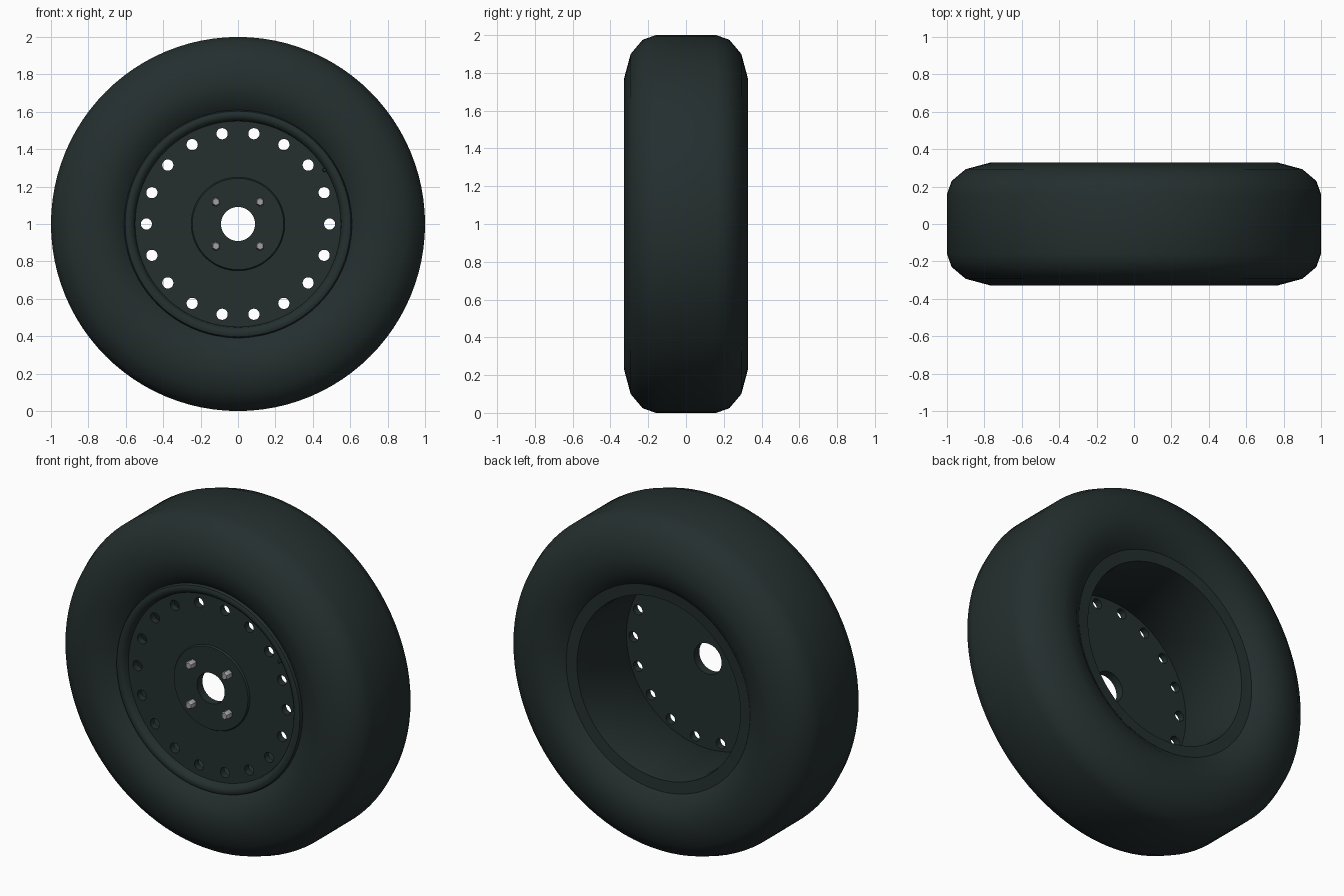
import bpy, bmesh, math
from mathutils import Matrix, Vector

if "Cube" in bpy.data.objects:
    bpy.data.objects.remove(bpy.data.objects["Cube"])

AXLE = Vector((0, 0, 1))


def material(name, colour, metallic=0.0, roughness=0.6):
    m = bpy.data.materials.new(name)
    m.use_nodes = True
    m.diffuse_color = (*colour, 1)
    shader = m.node_tree.nodes["Principled BSDF"]
    shader.inputs["Base Color"].default_value = (*colour, 1)
    shader.inputs["Roughness"].default_value = roughness
    return m


black = material("dark green black", (0.018, 0.028, 0.028))
steel = material("bolt grey", (0.36, 0.36, 0.36))


def add_object(name, bm, mat, angle=None):
    bmesh.ops.recalc_face_normals(bm, faces=bm.faces)
    mesh = bpy.data.meshes.new(name)
    bm.to_mesh(mesh)
    bm.free()
    mesh.materials.append(mat)
    ob = bpy.data.objects.new(name, mesh)
    bpy.context.collection.objects.link(ob)
    if angle:
        smooth(ob, angle)
    return ob


def smooth(ob, angle):
    bpy.ops.object.select_all(action='DESELECT')
    ob.select_set(True)
    bpy.context.view_layer.objects.active = ob
    bpy.ops.object.shade_smooth_by_angle(angle=math.radians(angle))


def lathe(name, profile, mat, angle, steps=96):
    """Spin a closed (radius, y) profile around the axle."""
    bm = bmesh.new()
    verts = [bm.verts.new((r, y, 1)) for r, y in profile]
    edges = [bm.edges.new((v, verts[i - 1])) for i, v in enumerate(verts)]
    bmesh.ops.spin(bm, geom=verts + edges, cent=AXLE, axis=(0, 1, 0),
                   angle=math.tau, steps=steps, use_merge=True)
    bmesh.ops.remove_doubles(bm, verts=bm.verts, dist=1e-5)
    return add_object(name, bm, mat, angle)


def cylinder(bm, radius, sides, x, z, y0, y1, top=1.0):
    """Cylinder along y; the front end (y0) can be tapered."""
    place = Matrix.Translation((x, (y0 + y1) / 2, z)) @ Matrix.Rotation(math.pi / 2, 4, 'X')
    bmesh.ops.create_cone(bm, cap_ends=True, segments=sides, radius1=radius,
                          radius2=radius * top, depth=abs(y1 - y0), matrix=place)


def ring(count, radius, start=0.0):
    for i in range(count):
        a = start + math.tau * i / count
        yield radius * math.cos(a), 1 + radius * math.sin(a)


# Tyre: symmetric section with a flat tread and a sunken bead
half = [(0.59, 0.25), (0.61, 0.265), (0.66, 0.305), (0.77, 0.328),
        (0.90, 0.293), (0.975, 0.23), (1.0, 0.16)]
lathe("tyre", half + [(r, -y) for r, y in reversed(half)], black, 60)

# Rim: rounded front lip, open barrel, flat back lip
lathe("rim", [(0.535, -0.22), (0.55, -0.245), (0.555, -0.268), (0.57, -0.282),
              (0.588, -0.286), (0.603, -0.28), (0.61, -0.262), (0.605, -0.24),
              (0.57, -0.2), (0.57, 0.2), (0.60, 0.24), (0.605, 0.262),
              (0.538, 0.257), (0.532, 0.2)], black, 40)

# Wheel disc with its raised hub face
disc = lathe("wheel_disc", [(0.06, -0.255), (0.244, -0.255), (0.25, -0.245), (0.552, -0.245),
                            (0.552, -0.205), (0.06, -0.205)], black, 30)

# Vent holes and centre bore cut through the disc
bm = bmesh.new()
for x, z in ring(18, 0.49):
    cylinder(bm, 0.03, 20, x, z, -0.4, 0)
cylinder(bm, 0.091, 40, 0, 1, -0.4, 0)
cutter = add_object("hole_cutter", bm, black)
cutter.hide_render = True
cut = disc.modifiers.new("holes", 'BOOLEAN')
cut.operation = 'DIFFERENCE'
cut.solver = 'EXACT'
cut.object = cutter
bpy.context.view_layer.objects.active = disc
bpy.ops.object.modifier_apply(modifier="holes")
bpy.data.objects.remove(cutter)
smooth(disc, 30)

# Four hexagonal wheel bolts with tapered heads
bm = bmesh.new()
for x, z in ring(4, 0.167, math.pi / 4):
    cylinder(bm, 0.025, 6, x, z, -0.285, -0.25)
    cylinder(bm, 0.025, 6, x, z, -0.298, -0.285, top=0.75)
add_object("wheel_bolts", bm, steel)

# Valve stem beside the front lip
bm = bmesh.new()
a = math.radians(32)
cylinder(bm, 0.011, 12, 0.545 * math.cos(a), 1 + 0.545 * math.sin(a), -0.28, -0.24, top=0.8)
add_object("valve_stem", bm, black, 30)
